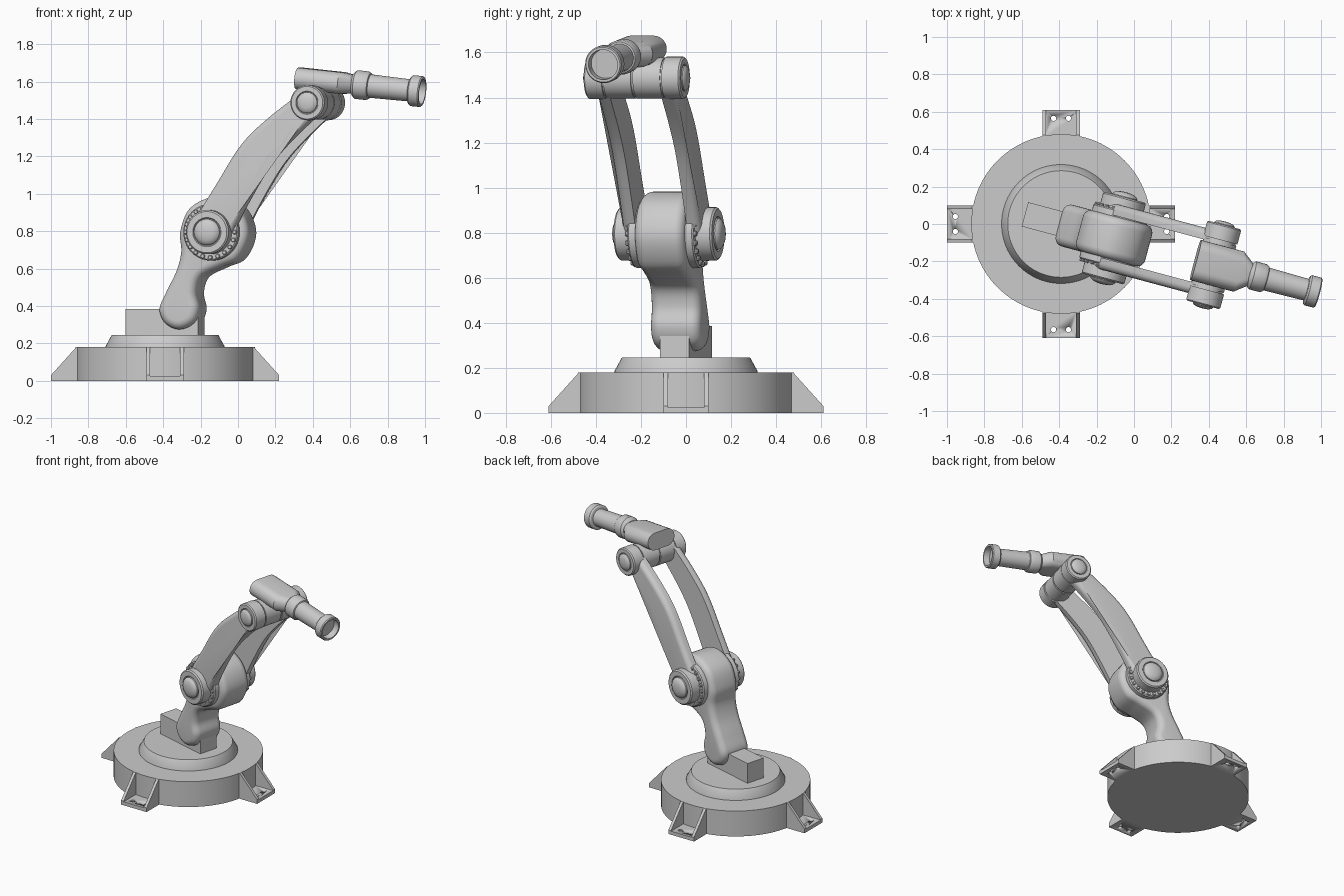
import bpy, bmesh
from math import sin, cos, pi, radians
from mathutils import Matrix, Vector

if "Cube" in bpy.data.objects:
    bpy.data.objects.remove(bpy.data.objects["Cube"])

T, R = Matrix.Translation, Matrix.Rotation
BASE = T((-0.39, 0, 0))
ARM = BASE @ R(radians(-15), 4, 'Z')      # the arm swings in a turned frame


def finish(name, bm, mat):
    bmesh.ops.recalc_face_normals(bm, faces=bm.faces)
    me = bpy.data.meshes.new(name)
    bm.to_mesh(me)
    bm.free()
    ob = bpy.data.objects.new(name, me)
    bpy.context.collection.objects.link(ob)
    ob.matrix_world = mat
    bpy.ops.object.select_all(action='DESELECT')
    ob.select_set(True)
    bpy.context.view_layer.objects.active = ob
    bpy.ops.object.shade_smooth_by_angle(angle=radians(32))
    return ob


def loft(name, rings, mat):
    """Skin a list of equal-length point rings and cap both ends."""
    bm = bmesh.new()
    vs = [[bm.verts.new(p) for p in ring] for ring in rings]
    n = len(vs[0])
    for a, b in zip(vs, vs[1:]):
        for i in range(n):
            j = (i + 1) % n
            bm.faces.new((a[i], a[j], b[j], b[i]))
    bm.faces.new(vs[0])
    bm.faces.new(vs[-1])
    return finish(name, bm, mat)


def lathe(name, profile, mat, n=48):
    """Turn (radius, height) pairs round z."""
    return loft(name, [[(r * cos(2 * pi * i / n), r * sin(2 * pi * i / n), h)
                        for i in range(n)] for r, h in profile], mat)


def prism(name, pts, v0, v1, mat, bevel=0, ends=()):
    """Extrude an xz outline along y, rounding the rims listed in ends."""
    bm = bmesh.new()
    a = [bm.verts.new((u, v0, z)) for u, z in pts]
    b = [bm.verts.new((u, v1, z)) for u, z in pts]
    n = len(pts)
    for i in range(n):
        j = (i + 1) % n
        bm.faces.new((a[i], a[j], b[j], b[i]))
    bm.faces.new(a)
    bm.faces.new(b)
    bmesh.ops.recalc_face_normals(bm, faces=bm.faces)
    if bevel:
        rim = [e for e in bm.edges
               if any(all(abs(v.co.y - y) < 1e-5 for v in e.verts) for y in ends)]
        bmesh.ops.bevel(bm, geom=rim, offset=bevel, segments=6, profile=0.5,
                        affect='EDGES', clamp_overlap=False)
    return finish(name, bm, mat)


def box_outline(x0, x1, z0, z1):
    return [(x0, z0), (x1, z0), (x1, z1), (x0, z1)]


def spline(pts, steps, closed):
    """Catmull-Rom samples through tuples of any length."""
    p = [Vector(q) for q in pts]
    n = len(p)
    at = (lambda i: p[i % n]) if closed else (lambda i: p[max(0, min(n - 1, i))])
    out = []
    for i in range(n if closed else n - 1):
        a, b, c, d = (at(i + k) for k in (-1, 0, 1, 2))
        for s in range(steps):
            t = s / steps
            out.append(0.5 * (2 * b + (c - a) * t + (2 * a - 5 * b + 4 * c - d) * t * t
                              + (3 * b - a - 3 * c + d) * t ** 3))
    return out if closed else out + [p[-1]]


# Round base and turntable
lathe("base", [(0.48, 0), (0.48, 0.18)], BASE, 96)
lathe("turntable", [(0.318, 0.175), (0.318, 0.185), (0.285, 0.245)], BASE, 96)

# Four bolted feet: floor plate with two holes, two gussets
for k in range(4):
    M = BASE @ R(k * pi / 2, 4, 'Z')
    plate = prism("foot_plate", box_outline(0.46, 0.61, 0, 0.025), -0.09, 0.09, M)
    for y in (-0.04, 0.04):
        cut = lathe("hole_cutter", [(0.014, -0.02), (0.014, 0.05)], M @ T((0.565, y, 0)), 20)
        cut.hide_render = True
        mod = plate.modifiers.new("hole", 'BOOLEAN')
        mod.operation, mod.solver, mod.object = 'DIFFERENCE', 'EXACT', cut
        bpy.context.view_layer.objects.active = plate
        bpy.ops.object.modifier_apply(modifier="hole")
        bpy.data.objects.remove(cut)
    for y in (-0.1, 0.08):
        prism("foot_gusset", [(0.45, 0), (0.61, 0), (0.61, 0.03), (0.475, 0.18), (0.45, 0.18)],
              y, y + 0.02, M)

# Mounting block on the turntable
prism("mount_block", box_outline(-0.2, 0.2, 0.24, 0.385), -0.067, 0.067, ARM)

# Lower arm: soft bone-shaped body
body = [(0.10, 0.275), (0.18, 0.31), (0.21, 0.385), (0.195, 0.47), (0.225, 0.555),
        (0.33, 0.608), (0.43, 0.656), (0.485, 0.79), (0.43, 0.925), (0.295, 0.982),
        (0.16, 0.925), (0.105, 0.80), (0.11, 0.69), (0.085, 0.59), (0.03, 0.48),
        (-0.01, 0.385), (0.022, 0.307)]
prism("lower_arm", spline(body, 6, True), -0.115, 0.115, ARM, 0.045, (-0.115, 0.115))

# Upper arm centreline: u, z, half width
line = spline([(0.29, 0.795, 0.11), (0.41, 1.0, 0.1), (0.536, 1.2, 0.097),
               (0.664, 1.335, 0.088), (0.845, 1.487, 0.075)], 7, False)
left, right = [], []
for i, p in enumerate(line):
    d = (line[min(i + 1, len(line) - 1)] - line[max(i - 1, 0)]).xy.normalized()
    side = Vector((-d.y, d.x)) * p.z
    left.append(p.xy + side)
    right.append(p.xy - side)
beam = left + right[::-1]

for s in (-1, 1):
    turn = R(-s * pi / 2, 4, 'X')           # lathe axis points outward
    prism("upper_arm", beam, s * 0.118, s * 0.18, ARM, 0.035, (s * 0.18,))
    # Shoulder: bolted ring, hub and domed cap
    S = ARM @ T((0.292, 0, 0.795)) @ turn
    lathe("shoulder_ring", [(0.152, 0.1), (0.152, 0.145), (0.145, 0.152)], S)
    lathe("shoulder_hub", [(0.118, 0.14), (0.118, 0.218), (0.11, 0.226), (0.078, 0.226),
                           (0.074, 0.219)], S)
    lathe("shoulder_cap", [(0.07, 0.21), (0.07, 0.229), (0.062, 0.24), (0.045, 0.249),
                           (0.022, 0.253), (0.004, 0.254)], S)
    for i in range(20):
        a = 2 * pi * i / 20
        lathe("shoulder_bolt", [(0.012, 0.145), (0.012, 0.16), (0.009, 0.164)],
              S @ T((0.135 * cos(a), 0.135 * sin(a), 0)), 10)
    # Elbow half: barrel, end drum and domed cap
    E = ARM @ T((0.845, 0, 1.487)) @ turn
    lathe("elbow_barrel", [(0.084, 0), (0.084, 0.005), (0.091, 0.005), (0.091, 0.13),
                           (0.085, 0.13), (0.085, 0.139)], E)
    lathe("elbow_drum", [(0.094, 0.138), (0.094, 0.214), (0.087, 0.221), (0.062, 0.221),
                         (0.059, 0.215)], E)
    lathe("elbow_cap", [(0.056, 0.205), (0.056, 0.224), (0.048, 0.232), (0.03, 0.238),
                        (0.004, 0.24)], E)


# Wrist: stadium-section housing tapering into a round neck
def stadium(w, h, z, n=12):
    pts = []
    for i in range(2 * n + 2):
        s = 1 if i <= n else -1
        a = -pi / 2 + pi * (i if i <= n else i - 1) / n
        pts.append((-h * sin(a), s * (w - h) + h * cos(a), z))
    return pts


W = ARM @ T((0.745, 0, 1.617)) @ R(radians(96), 4, 'Y')
loft("wrist_housing", [stadium(0.111, 0.058, 0), stadium(0.111, 0.058, 0.24),
                       stadium(0.056, 0.048, 0.312)], W)

# Collar, tube and hollow end flange
lathe("wrist_collar", [(0.055, 0.295), (0.07, 0.308), (0.077, 0.316), (0.077, 0.375),
                       (0.07, 0.39), (0.06, 0.395)], W)
lathe("tool_tube", [(0.063, 0.38), (0.059, 0.63)], W)
lathe("tool_flange", [(0.06, 0.615), (0.075, 0.618), (0.083, 0.626), (0.083, 0.677),
                      (0.078, 0.683), (0.067, 0.683), (0.065, 0.64)], W)
